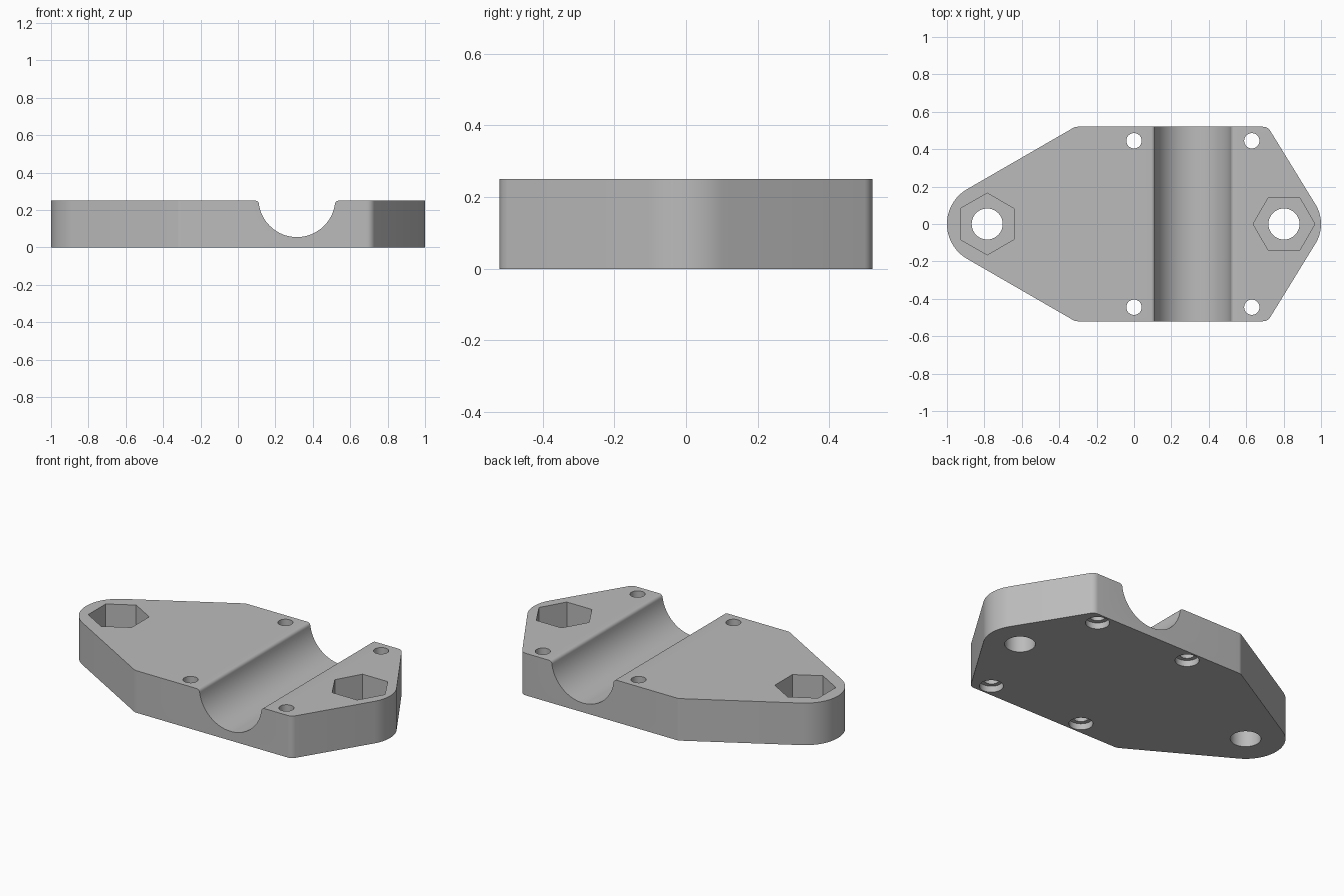
import bpy
import bmesh
from math import sin, cos, pi, radians, sqrt

HEIGHT, HALF_DEPTH = 0.25, 0.52

if "Cube" in bpy.data.objects:
    bpy.data.objects.remove(bpy.data.objects["Cube"], do_unlink=True)

grey = bpy.data.materials.new("plain_grey")
grey.use_nodes = True
grey.diffuse_color = (0.5, 0.5, 0.5, 1)
grey.node_tree.nodes["Principled BSDF"].inputs["Base Color"].default_value = (0.5, 0.5, 0.5, 1)


def arc(cx, cy, r, start, end, steps):
    """Points along an arc, angles in degrees."""
    angles = [radians(start + (end - start) * i / steps) for i in range(steps + 1)]
    return [(cx + r * cos(a), cy + r * sin(a)) for a in angles]


def prism(name, points, offset, along="z"):
    """Extrude a closed profile along z or y; offset holds start and end."""
    low, high = offset
    bm = bmesh.new()
    if along == "z":
        verts = [bm.verts.new((x, y, low)) for x, y in points]
        step = (0, 0, high - low)
    else:
        verts = [bm.verts.new((x, low, z)) for x, z in points]
        step = (0, high - low, 0)
    face = bm.faces.new(verts)
    new = bmesh.ops.extrude_face_region(bm, geom=[face])["geom"]
    bmesh.ops.translate(bm, vec=step, verts=[v for v in new if isinstance(v, bmesh.types.BMVert)])
    bmesh.ops.recalc_face_normals(bm, faces=bm.faces)
    mesh = bpy.data.meshes.new(name)
    bm.to_mesh(mesh)
    bm.free()
    obj = bpy.data.objects.new(name, mesh)
    bpy.context.collection.objects.link(obj)
    obj.data.materials.append(grey)
    return obj


def ring(x, y, r, sides, turn=0):
    return arc(x, y, r, turn, turn + 360, sides)[:-1]


def corner(cx, r, angle, fillet):
    """Centre x of the fillet joining a sloped edge to the long flat side."""
    a = radians(angle)
    distance = cx * cos(a) + r
    return (distance - (HALF_DEPTH - fillet) * sin(a) - fillet) / cos(a)


# Plate: two rounded ends joined by sloped edges and flat sides
LEFT, RIGHT = (-0.785, 0.215, 120), (0.80, 0.20, 31.6)
fillet = 0.045
y_fillet = HALF_DEPTH - fillet
x_left, x_right = corner(*LEFT, fillet), corner(*RIGHT, fillet)
outline = (arc(RIGHT[0], 0, RIGHT[1], -RIGHT[2], RIGHT[2], 16)
           + arc(x_right, y_fillet, fillet, RIGHT[2], 90, 6)
           + arc(x_left, y_fillet, fillet, 90, LEFT[2], 4)
           + arc(LEFT[0], 0, LEFT[1], LEFT[2], 360 - LEFT[2], 24)
           + arc(x_left, -y_fillet, fillet, 360 - LEFT[2], 270, 4)
           + arc(x_right, -y_fillet, fillet, 270, 360 - RIGHT[2], 6))
plate = prism("clamp_plate", outline, (0, HEIGHT))

# Round channel with softened lips
cx, cz, r, lip = 0.315, 0.26, 0.205, 0.02
z_lip = HEIGHT - lip
half = sqrt(r * r - (cz - z_lip) ** 2)
sweep = 8.4
channel = (arc(cx, cz, r, 180 + sweep, 360 - sweep, 40)
           + arc(cx + half + lip, z_lip, lip, 180, 90, 5)
           + [(cx + half + lip, 0.4), (cx - half - lip, 0.4)]
           + arc(cx - half - lip, z_lip, lip, 90, 0, 5))
cutters = [prism("channel_cutter", channel, (-0.7, 0.7), "y")]

# Bolt holes with hexagonal nut pockets
for x, turn in ((-0.785, 30), (0.802, 0)):
    cutters.append(prism("bolt_cutter", ring(x, 0, 0.083, 40), (-0.1, 0.4)))
    cutters.append(prism("nut_cutter", ring(x, 0, 0.165, 6, turn), (0.10, 0.4)))

# Four screw holes, counterbored from below
for x in (0, 0.63):
    for y in (-0.445, 0.445):
        cutters.append(prism("screw_cutter", ring(x, y, 0.041, 28), (-0.1, 0.4)))
        cutters.append(prism("counterbore_cutter", ring(x, y, 0.065, 28), (-0.1, 0.037)))

# Apply every cut, then discard the cutters
bpy.ops.object.select_all(action="DESELECT")
bpy.context.view_layer.objects.active = plate
plate.select_set(True)
for cutter in cutters:
    cut = plate.modifiers.new("cut", "BOOLEAN")
    cut.operation = "DIFFERENCE"
    cut.solver = "EXACT"
    cut.object = cutter
    bpy.ops.object.modifier_apply(modifier=cut.name)
    bpy.data.objects.remove(cutter, do_unlink=True)

bpy.ops.object.shade_smooth_by_angle(angle=radians(30))
